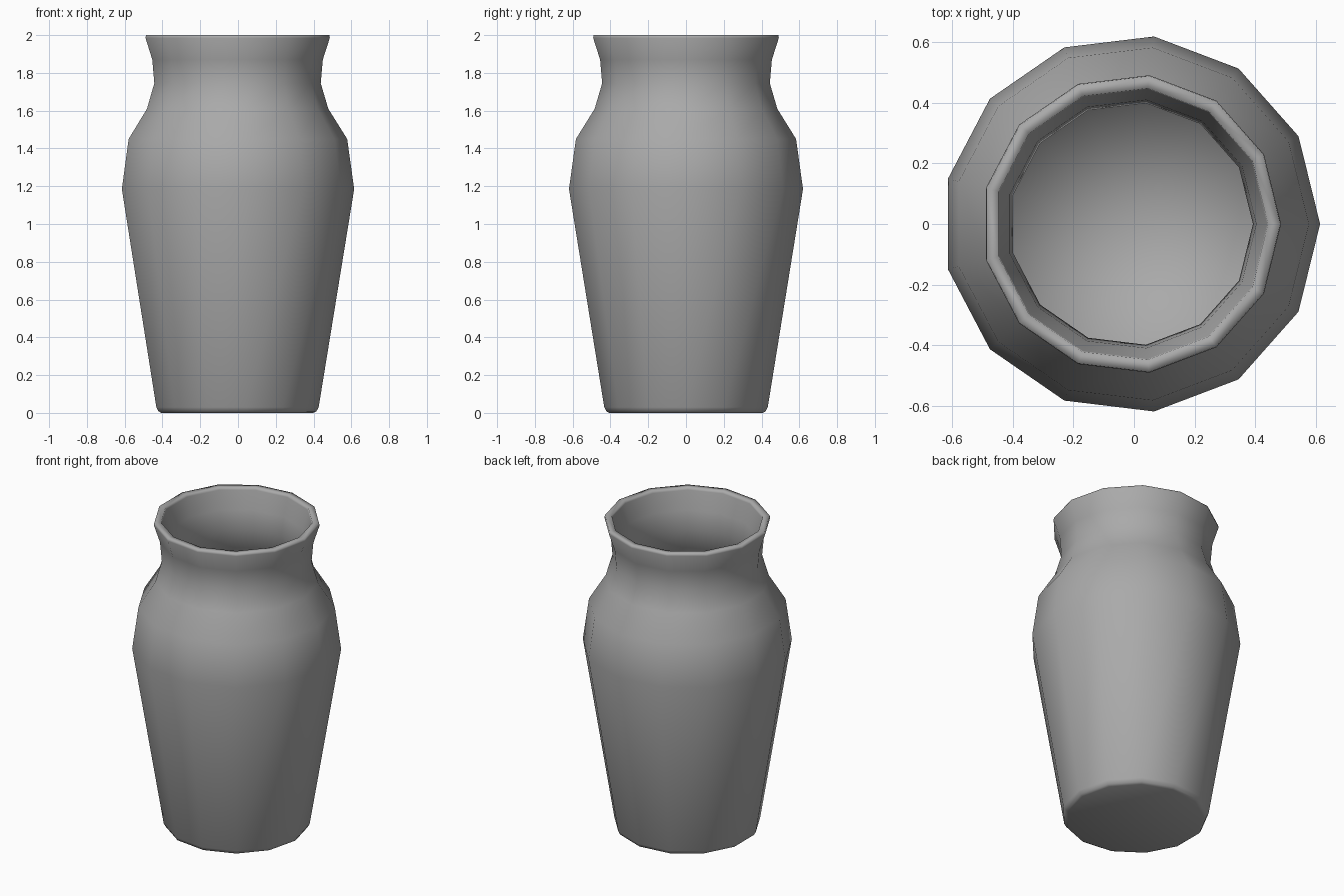
import bpy, bmesh, math

cube = bpy.data.objects.get("Cube")
if cube:
    bpy.data.objects.remove(cube, do_unlink=True)

SIDES = 13
WALL = 0.045
OFFSET_X = -0.009  # an odd-sided ring is lopsided, so shift it to centre the bounds

# one plain clay colour
clay = bpy.data.materials.new("grey_clay")
grey = (0.4, 0.4, 0.4, 1)
clay.use_nodes = True
clay.diffuse_color = grey
clay.node_tree.nodes["Principled BSDF"].inputs["Base Color"].default_value = grey

# outer wall (radius, height), foot to rim
foot = [(0.408, 0), (0.424, 0.008), (0.436, 0.03)]
body = [(0.624, 1.185), (0.587, 1.45), (0.487, 1.61), (0.447, 1.745), (0.458, 1.87)]
rim = [(0.495, 1.985), (0.492, 2), (0.452, 2), (0.449, 1.985)]
# inner wall follows the body down to a floor
inner = [(r - WALL, z) for r, z in reversed(body)] + [(0.395, 0.06)]
profile = foot + body + rim + inner

bm = bmesh.new()
rings = []
for r, z in profile:
    angles = [math.tau * i / SIDES for i in range(SIDES)]
    rings.append([bm.verts.new((r * math.cos(a) + OFFSET_X, r * math.sin(a), z)) for a in angles])
for low, high in zip(rings, rings[1:]):
    for i in range(SIDES):
        j = (i + 1) % SIDES
        bm.faces.new((low[i], low[j], high[j], high[i]))

# base and inside floor as fans
for ring, z in ((rings[0], 0), (rings[-1], 0.06)):
    centre = bm.verts.new((OFFSET_X, 0, z))
    for i in range(SIDES):
        bm.faces.new((ring[i], ring[(i + 1) % SIDES], centre))
bmesh.ops.recalc_face_normals(bm, faces=bm.faces)

mesh = bpy.data.meshes.new("vase")
bm.to_mesh(mesh)
bm.free()
mesh.materials.append(clay)
mesh.polygons.foreach_set("use_smooth", [True] * len(mesh.polygons))
vase = bpy.data.objects.new("vase", mesh)
bpy.context.collection.objects.link(vase)
